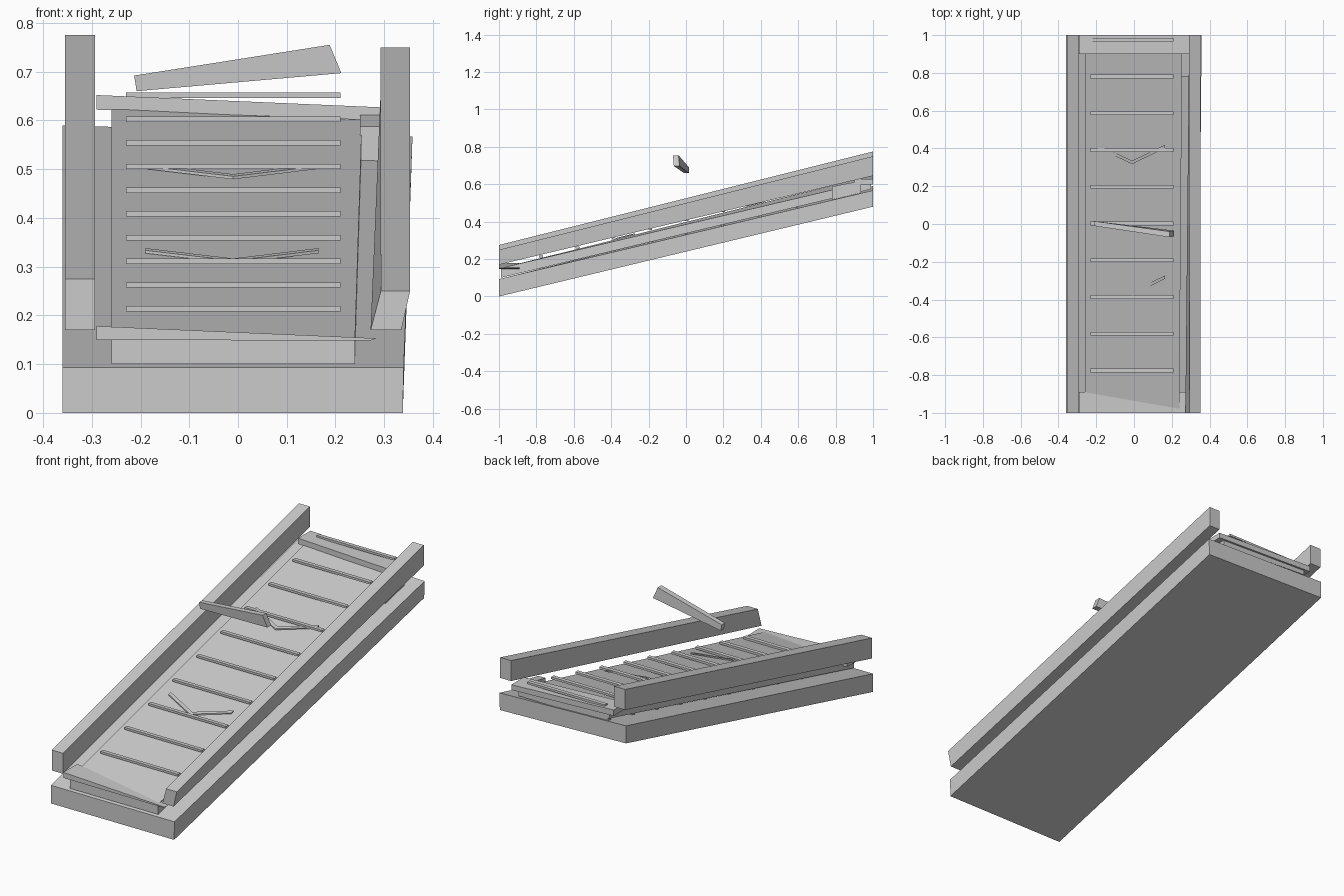
import bpy
from mathutils import Vector

if "Cube" in bpy.data.objects:
    bpy.data.objects.remove(bpy.data.objects["Cube"])


def hexa(name, front, back):
    """Six-sided block from two end quads, each (bottom left, bottom right, top right, top left)."""
    faces = [(0, 1, 2, 3), (7, 6, 5, 4), (0, 4, 5, 1),
             (1, 5, 6, 2), (2, 6, 7, 3), (3, 7, 4, 0)]
    mesh = bpy.data.meshes.new(name)
    mesh.from_pydata([*front, *back], [], faces)
    ob = bpy.data.objects.new(name, mesh)
    bpy.context.collection.objects.link(ob)
    return ob


def quad(y, bl, br, tr, tl):
    return [(x, y, z) for x, z in (bl, br, tr, tl)]


def box(name, x0, x1, y0, y1, z0, z1, rise=0.0):
    """Box whose back end sits higher than its front by rise."""
    ends = [quad(y, (x0, z0 + r), (x1, z0 + r), (x1, z1 + r), (x0, z1 + r))
            for y, r in ((y0, 0), (y1, rise))]
    return hexa(name, *ends)


# Slightly twisted sloping base slab
hexa("base",
     quad(-1, (-.36, 0), (.338, 0), (.34, .093), (-.36, .093)),
     quad(1, (-.36, .50), (.355, .48), (.358, .567), (-.36, .59)))

# Conveyor bed
hexa("bed",
     quad(-.99, (-.26, .10), (.24, .10), (.24, .152), (-.26, .152)),
     quad(.99, (-.26, .597), (.255, .574), (.255, .619), (-.26, .645)))

# Side rails
box("left_rail", -.355, -.293, -1, 1, .17, .275, .5)
hexa("right_rail",
     quad(-1, (.272, .17), (.335, .17), (.353, .25), (.293, .25)),
     quad(1, (.292, .645), (.353, .645), (.353, .75), (.292, .75)))

# Skewed plates at both ends of the belt
for name, y0, y1, q in (
        ("front_end_plate", -1, -.89, ((-.29, .15), (.27, .148), (.285, .153), (-.29, .178))),
        ("rear_end_plate", .90, 1, ((-.29, .622), (.29, .600), (.29, .627), (-.29, .652)))):
    hexa(name, quad(y0, *q), quad(y1, *q))

# Support block under the right rail
box("rail_support", .25, .29, .78, .935, .515, .588, .03)

# Belt slats and the thin spacer bars under the bed
for i in range(10):
    y = -.775 + i * .1945
    z = .402 + .25 * y
    box(f"slat_{i}", -.23, .21, y - .01, y + .01, z, z + .011)
    box(f"spacer_{i}", -.25, .23, y - .012, y + .012, z - .073, z - .046)

# V-shaped belt markers, two arms each
for i, y in enumerate((-.375, .317)):
    for side, x in (("left", -.19), ("right", .165)):
        tip = Vector((-.01, y, .406 + .25 * y))
        end = Vector((x, y + .085, .406 + .25 * (y + .085)))
        w, h = Vector((0, .018, .0045)), Vector((0, 0, .006))
        a, b = (end, tip) if x < 0 else (tip, end)
        hexa(f"marker_{i}_{side}",
             [a - h, b - h, b, a], [a - h + w, b - h + w, b + w, a + w])

# Tapered loose bar above the belt
hexa("loose_bar",
     [(-.208, -.01, .66), (.212, -.065, .697), (.188, -.07, .755), (-.213, -.01, .692)],
     [(-.208, .015, .66), (.212, -.035, .697), (.188, -.04, .755), (-.213, .015, .692)])
